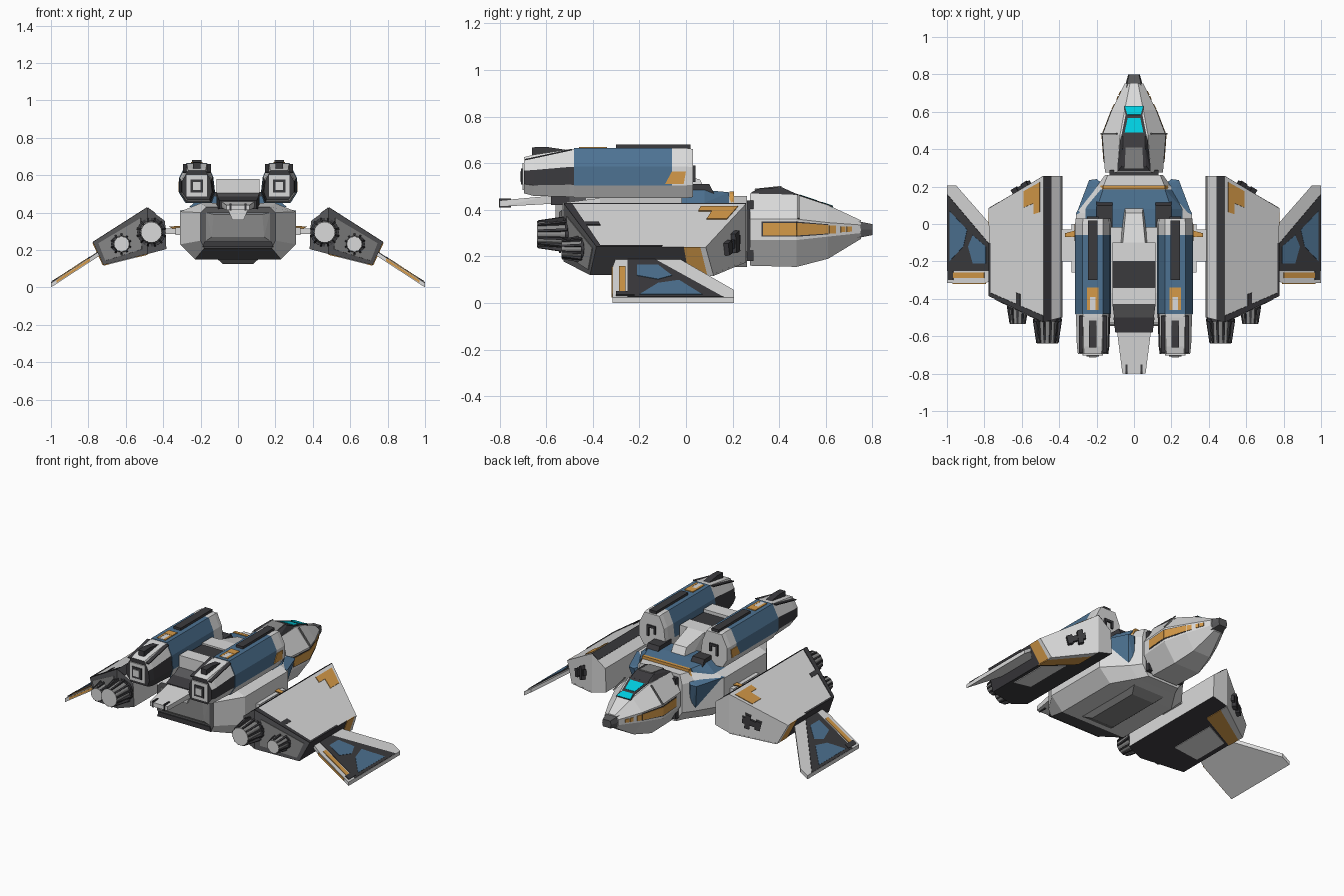
import bpy, bmesh, math
from mathutils import Vector

if "Cube" in bpy.data.objects:
    bpy.data.objects.remove(bpy.data.objects["Cube"])

COL = {"light_grey": (.70, .70, .70), "mid_grey": (.25, .25, .25), "dark_grey": (.10, .10, .105),
       "black": (.044, .043, .048), "blue": (.075, .17, .29), "orange": (.66, .32, .065),
       "cyan": (.0, .62, .75)}
MATS = {}
for n, c in COL.items():
    MATS[n] = bpy.data.materials.new(n)
    MATS[n].diffuse_color = (*c, 1)


def finish(name, bm, mat, mirror):
    """mat is a colour name or a rule (centre, normal) -> colour name."""
    bmesh.ops.recalc_face_normals(bm, faces=bm.faces[:])
    bm.normal_update()
    me = bpy.data.meshes.new(name)
    used = []
    for f in bm.faces:
        m = mat(f.calc_center_median(), f.normal) if callable(mat) else mat
        if m not in used:
            used.append(m)
            me.materials.append(MATS[m])
        f.material_index = used.index(m)
    bm.to_mesh(me)
    bm.free()
    ob = bpy.data.objects.new(name, me)
    bpy.context.collection.objects.link(ob)
    if mirror:
        ob.modifiers.new("mirror", 'MIRROR').use_mirror_merge = False
    return ob


def hull(name, pts, mat, mirror=False):
    bm = bmesh.new()
    for p in pts:
        bm.verts.new(p)
    r = bmesh.ops.convex_hull(bm, input=bm.verts[:])
    junk = {v for v in r["geom_interior"] + r["geom_unused"] if isinstance(v, bmesh.types.BMVert)}
    bmesh.ops.delete(bm, geom=list(junk), context='VERTS')
    bmesh.ops.dissolve_limit(bm, angle_limit=.02, verts=bm.verts[:], edges=bm.edges[:])
    return finish(name, bm, mat, mirror)


def box(name, x, y, z, mat, mirror=False):
    return hull(name, [(a, b, c) for a in x for b in y for c in z], mat, mirror)


def plate(name, pts, mat, mirror=True, t=.004):
    """Thin convex plate lying on a surface."""
    p = [Vector(v) for v in pts]
    n = (p[1] - p[0]).cross(p[2] - p[0]).normalized() * t
    return hull(name, [v + n for v in p] + [v - n for v in p], mat, mirror)


def patch(quad, u0, u1, v0, v1):
    a, b, c, d = [Vector(v) for v in quad]
    return [a.lerp(b, u).lerp(d.lerp(c, u), v) for u, v in ((u0, v0), (u1, v0), (u1, v1), (u0, v1))]


def loft(name, rings, mat, mirror=False):
    bm = bmesh.new()
    vs = [[bm.verts.new(p) for p in r] for r in rings]
    n = len(vs[0])
    for a, b in zip(vs, vs[1:]):
        for i in range(n):
            bm.faces.new((a[i], a[(i + 1) % n], b[(i + 1) % n], b[i]))
    bm.faces.new(vs[0])
    bm.faces.new(vs[-1])
    return finish(name, bm, mat, mirror)


def sym(y, half):
    return [(x, y, z) for x, z in half] + [(-x, y, z) for x, z in reversed(half)]


# ---- main hull
full = [(.2, .45), (.31, .405), (.31, .23), (.23, .15)]
loft("main_hull", [sym(-.53, [(.17, .43), (.2, .4), (.2, .25), (.18, .21)]), sym(-.37, full), sym(.06, full),
                   sym(.2, [(.165, .46), (.2, .41), (.2, .22), (.14, .155)]),
                   sym(.262, [(.14, .46), (.155, .40), (.155, .22), (.11, .155)])],
     lambda c, n: "dark_grey" if n.y < -.6 and n.x ** 2 < .1 or (n.y < -.2 and n.z < -.6) else "light_grey")
hull("keel", [(s * x, y, z) for s in (1, -1) for x, y, z in
              ((.12, -.36, .16), (.12, .15, .16), (.08, -.28, .125), (.08, .08, .125))], "mid_grey")
hull("rear_hatch", sym(-.532, [(.17, .40), (.15, .27), (.17, .25)]) + sym(-.545, [(.13, .39), (.14, .27)]), "mid_grey")
plate("rear_hatch_lip", [(-.19, -.54, .215), (.19, -.54, .215), (.18, -.54, .245), (-.18, -.54, .245)], "black", False)
hull("tail_support", sym(-.56, [(.06, .43), (.03, .36)]) + sym(-.53, [(.06, .43), (.03, .36)]), "light_grey")
hull("tail_plate", [(s * x, y, z) for s in (1, -1) for x, y, z in
                    ((.095, -.5, .465), (.095, -.5, .43), (.09, -.58, .46), (.062, -.8, .44), (.062, -.8, .413))],
     "light_grey")
box("tail_notch", (.035, .045), (-.803, -.75), (.41, .449), "black", True)
# dorsal deck, built in coloured slabs
for nm, y0, y1, z, m in (("deck_front", -.2, -.1, .57, "light_grey"), ("deck_grille", -.34, -.2, .56, "black"),
                         ("deck_rear", -.43, -.34, .58, "light_grey")):
    box(nm, (-.115, .115), (y0, y1), (.43, z), m)
hull("deck_slope", sym(-.43, [(.115, .505), (.115, .43)]) + sym(-.51, [(.105, .48), (.105, .43)]), "dark_grey")
hull("deck_tail", sym(-.5, [(.11, .485), (.11, .42)]) + sym(-.58, [(.1, .465), (.1, .42)]), "black")
hull("dorsal_pylon", sym(-.1, [(.06, .57), (.07, .44)]) + sym(.06, [(.045, .53), (.06, .44)])
     + sym(.1, [(.05, .45)]), "light_grey")
hull("dorsal_collar", [(s * x, y, z) for s in (1, -1) for x, y, z in
                       ((.2, -.02, .485), (.26, -.02, .43), (.165, .185, .475), (.2, .185, .42), (.2, .08, .485),
                        (.26, .08, .43))], "blue")
box("collar_stripe", (-.165, .165), (.187, .207), (.42, .478), "orange")
hull("collar_stripe_side", [(.16, .187, .475), (.16, .207, .475), (.205, .187, .40), (.195, .207, .40),
                            (.15, .2, .42)], "orange", True)
hull("shoulder_fin", [(.15, .2, .42), (.16, .2, .2), (.24, .235, .40), (.2, .24, .40), (.31, .05, .41),
                      (.2, .1, .43), (.2, .19, .22)], "blue", True)
box("neck", (-.13, .13), (.25, .29), (.18, .44), "black")
hull("intake", [(x, y, z) for x in (.115, .2) for y, z in ((-.02, .44), (-.02, .51), (.1, .51), (.125, .46))],
     "black", True)

# ---- nose and cockpit
S = [(.275, .09, .47, .155, .36, .27, .09, .16), (.475, .075, .465, .17, .36, .27, .09, .155),
     (.61, .05, .42, .118, .345, .285, .06, .19), (.75, .022, .355, .05, .335, .30, .025, .275)]
loft("nose", [sym(y, [(wt, zt), (wm, a), (wm, b), (wb, zb)]) for y, wt, zt, wm, a, b, wb, zb in S], "light_grey")
loft("nose_tip", [sym(y, [(w, .315 + w * .9), (w * 1.2, .315), (w, .315 - w * .9)])
                  for y, w in ((.72, .042), (.755, .036), (.8, .026))], "dark_grey")
side = [[(a[3], a[0], a[5]), (b[3], b[0], b[5]), (b[3], b[0], b[4]), (a[3], a[0], a[4])] for a, b in zip(S, S[1:])]
for i, (u0, u1, v0, v1) in enumerate([(.28, 1, .22, .82), (0, 1, .22, .82), (.03, .22, .2, .8),
                                      (.38, .52, .25, .75), (.56, .72, .25, .75)]):
    quad = side[min(i, 2)]
    plate(f"nose_stripe_{i}", patch(quad, u0, u1, v0, v1), "orange")
    if i < 2:
        plate(f"nose_stripe_edge_{i}", patch(quad, max(u0 - .03, 0), u1, v0 - .06, v1 + .06), "black", t=.002)
top = [(-.075, .475, .465), (.075, .475, .465), (.05, .61, .42), (-.05, .61, .42)]


def canopy(v0, w0, v1, w1):
    return [(x, .475 + .135 * v, .465 - .045 * v) for x, v in ((-w0, v0), (w0, v0), (w1, v1), (-w1, v1))]


plate("canopy_frame", canopy(-.05, .068, .8, .045), "black", False, .003)
plate("canopy_frame_front", canopy(.75, .045, 1.15, .052), "black", False, .003)
plate("canopy_glass_rear", canopy(.1, .05, .66, .034), "cyan", False, .005)
plate("canopy_glass_front", canopy(.8, .036, 1.14, .049), "cyan", False, .005)
hull("canopy_hood", sym(.28, [(.088, .475), (.09, .45)]) + sym(.41, [(.06, .497), (.085, .455)])
     + sym(.47, [(.06, .47), (.08, .45)]) + sym(.31, [(.065, .49)]), "black")
plate("hood_panel", [(-.05, .295, .486), (.05, .295, .486), (.045, .41, .499), (-.045, .41, .499)], "mid_grey", False)
plate("nose_side_seam", [(.092, .478, .464), (.175, .478, .362), (.175, .486, .362), (.092, .486, .464)], "mid_grey")

# ---- upper nacelles
NP = [(.275, .665), (.315, .585), (.315, .505), (.28, .45), (.14, .45), (.122, .505), (.132, .59), (.165, .665)]


def nac(y, s=1., dz=0., sz=None):
    return [(.22 + (x - .22) * s, y, .56 + (z - .56) * (sz or s) + dz) for x, z in NP]


loft("nacelle", [nac(-.48), nac(-.06), nac(0), nac(.03, .96)],
     lambda c, n: "blue" if c.z > .51 and c.y < -.06 else "light_grey", True)
loft("nacelle_rear", [nac(-.695, .84, -.01, .72), nac(-.655, .9, -.01, .82), nac(-.5, .95), nac(-.475, .97)],
     lambda c, n: "light_grey" if n.z > .3 or n.z < -.5 else "black", True)
box("nacelle_cap", (.165, .275), (-.702, -.68), (.485, .6), "light_grey", True)
box("nacelle_port_rim", (.187, .253), (-.708, -.69), (.508, .578), "black", True)
box("nacelle_port", (.2, .24), (-.713, -.69), (.522, .564), "light_grey", True)
for s in (.145, .265):
    plate("nacelle_rear_edge", [(s, -.69, .615), (s + .03, -.69, .615), (s + .03, -.49, .658), (s, -.49, .658)],
          "black", t=.003)
box("nacelle_rail", (.195, .245), (-.3, .02), (.65, .68), "black", True)
hull("nacelle_tail_fin", [(x, y, z) for x in (.2, .24) for y, z in
                          ((-.66, .62), (-.66, .668), (-.6, .67), (-.5, .655), (-.5, .62))], "black", True)
for x in ((.19, .205), (.235, .25)):
    box("nacelle_top_mark", x, (-.46, -.34), (.66, .669), "orange", True)
box("nacelle_top_bar", (.19, .25), (-.39, -.34), (.66, .67), "orange", True)
box("nacelle_top_panel", (.205, .235), (-.46, -.39), (.66, .668), "light_grey", True)
plate("nacelle_side_flash", [(.315, -.09, .51), (.315, -.01, .51), (.315, .0, .565), (.315, -.06, .565)], "orange")
for nm, x, z in (("hook_top", (.19, .25), (.575, .59)), ("hook_left", (.19, .203), (.54, .58)),
                 ("hook_right", (.237, .25), (.52, .58))):
    box("nacelle_" + nm, x, (.025, .04), z, "black", True)

# ---- side pods
P = [(.485, .425, -.525, .257), (.39, .355, -.5, .257), (.383, .205, -.5, .257), (.485, .178, -.525, .257),
     (.72, .12, -.412, .118), (.775, .24, -.385, .085)]
A, B, C, C2, D, E = [((x, y0, z), (x, y1, z)) for x, z, y0, y1 in P]


def pod_rule(c, n):
    if n.y < -.5:
        return "dark_grey"
    return "black" if n.y < .5 and (n.z < -.7 or (n.x > .6 and n.z < .2)) else "light_grey"


hull("pod", [p for e in (A, B, C, C2, D, E) for p in e], pod_rule, True)
topq, outq = (A[0], E[0], E[1], A[1]), (D[0], E[0], E[1], D[1])
botq, frq, req = (C2[0], D[0], D[1], C2[1]), (C2[1], D[1], E[1], A[1]), (C2[0], D[0], E[0], A[0])
plate("pod_ridge_trim", patch((A[0], B[0], B[1], A[1]), 0, .45, 0, 1), "black")
plate("pod_rear_trim", patch(topq, 0, 1, 0, .045), "black")
plate("pod_edge_trim", patch(topq, .97, 1, 0, .6), "black")
plate("pod_trim_tab", patch(topq, .42, .5, .03, .14), "black")
plate("pod_top_flash", patch(topq, .06, .36, .84, .97), "orange")
plate("pod_top_flash_leg", patch(topq, .06, .17, .76, .88), "orange")
plate("pod_outer_band", patch(outq, 0, 1, .8, .95), "orange")
plate("pod_outer_nose", patch(outq, 0, 1, .95, 1), "light_grey")
plate("pod_under_band", patch(botq, 0, 1, .77, .93), "orange")
plate("pod_under_nose", patch(botq, 0, 1, .93, 1), "light_grey")
plate("pod_under_panel", patch(botq, .25, .88, .3, .74), "light_grey")
plate("pod_rear_panel", patch(req, .12, .92, .14, .86), "mid_grey")
for i, (u0, u1, v0, v1, t) in enumerate([(.25, .58, .42, .6, .018), (.3, .4, .3, .72, .024), (.5, .6, .36, .66, .024)]):
    plate(f"pod_gun_{i}", patch(frq, u0, u1, v0, v1), "black", t=t)
box("pod_arm", (.28, .42), (-.2, -.03), (.285, .315), "light_grey", True)
box("pod_arm_sleeve", (.3, .335), (-.26, 0), (.28, .32), "light_grey", True)
hull("pod_arm_mark", [(.3, -.03, .33), (.37, -.07, .325), (.3, -.07, .33), (.37, -.05, .325), (.3, -.05, .29)],
     "orange", True)


# ---- finned pod thrusters
def thruster(name, cx, cz, y0, y1, r0, r1, n=12):
    def ring(y, r, k=12):
        return [(cx + r * math.cos(2 * math.pi * i / k), y, cz + r * math.sin(2 * math.pi * i / k)) for i in range(k)]
    loft(name + "_collar", [ring(y0, r0), ring(y0 - .03, r0 * 1.04)], "black", True)
    loft(name + "_core", [ring(y0, r0 * .88), ring(y1, r1)], lambda c, m: "light_grey" if m.y < -.9 else "mid_grey", True)
    for i in range(n):
        a = 2 * math.pi * (i + .5) / n
        u, w = Vector((math.cos(a), 0, math.sin(a))), Vector((-math.sin(a), 0, math.cos(a))) * .005
        o = Vector((cx, 0, cz))
        pts = [o + u * r + Vector((0, y, 0)) + s * w for s in (1, -1)
               for r, y in ((r0 * .6, y0), (r0 * 1.08, y0 - .02), (r1 * 1.08, y1 + .004), (r1 * .75, y1 + .004))]
        hull(f"{name}_fin_{i}", pts, "black", True)


thruster("large_thruster", .463, .295, -.49, -.64, .074, .056)
thruster("small_thruster", .622, .232, -.42, -.535, .055, .041, 10)


# ---- drooped wings
def W(x, y, d=0.):
    return (x, y, .187 - .652 * (x - .75) - d)


def wing_pts(xy):
    return [W(x, y) for x, y in xy]


outline = [(.735, -.3), (.735, -.04), (.78, -.03), (.95, .205), (1, .205), (1, -.315), (.8, -.315)]
hull("wing", [W(x, y, d) for x, y in outline for d in (0, .024)], "light_grey", True)
plate("wing_dark_field", wing_pts([(.745, -.25), (.745, -.14), (.77, -.11), (.999, .16), (.999, -.25)]), "black", t=.003)
plate("wing_blue_inner", wing_pts([(.79, -.21), (.79, -.12), (.86, -.06), (.885, -.12), (.86, -.21)]), "blue", t=.005)
plate("wing_blue_outer", wing_pts([(.985, .07), (.89, -.03), (.91, -.12), (.985, -.2)]), "blue", t=.005)
plate("wing_orange_strip", wing_pts([(.8, -.288), (.985, -.288), (.985, -.26), (.8, -.26)]), "orange")
plate("wing_rear_strip", [W(.79, -.316, .005), W(.97, -.316, .005), W(.97, -.316, .019), W(.79, -.316, .019)], "orange")
plate("wing_tip_clip", wing_pts([(.965, -.3), (.99, -.3), (.99, -.22), (.965, -.22)]), "black", t=.006)

for m in bpy.data.materials:
    if m.users and not m.is_grease_pencil:
        m.use_nodes = True
        m.node_tree.nodes["Principled BSDF"].inputs["Base Color"].default_value = m.diffuse_color
